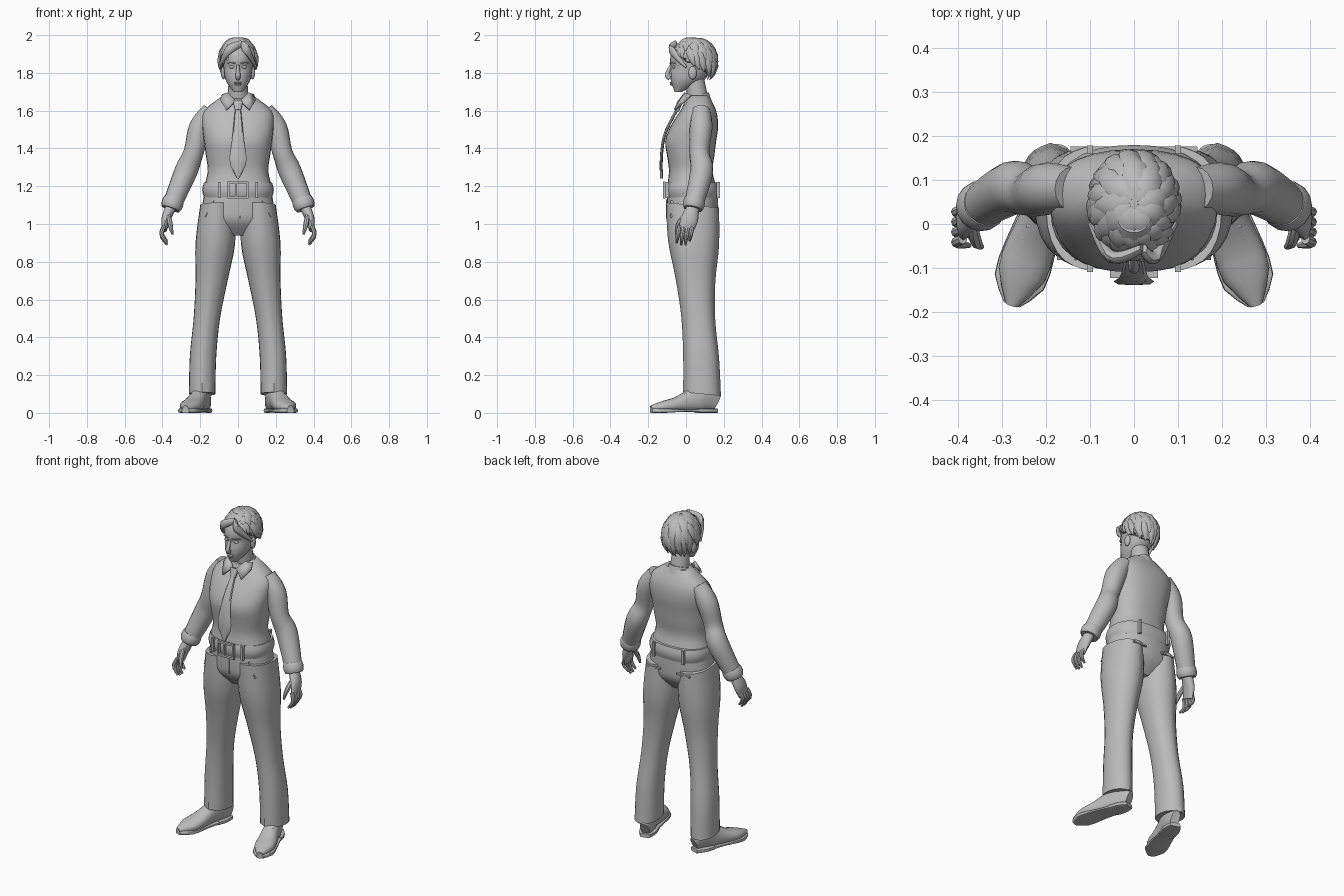
import bpy, bmesh, math, random
from mathutils import Vector, Matrix

random.seed(4)
cube = bpy.data.objects.get("Cube")
if cube:
    bpy.data.objects.remove(cube)

grey = bpy.data.materials.new("plain_grey")
grey.use_nodes = True
colour = (0.5, 0.5, 0.5, 1)
grey.diffuse_color = colour
grey.node_tree.nodes["Principled BSDF"].inputs["Base Color"].default_value = colour
parts = []


def finish(name, bm):
    bmesh.ops.recalc_face_normals(bm, faces=bm.faces)
    mesh = bpy.data.meshes.new(name)
    bm.to_mesh(mesh)
    bm.free()
    mesh.materials.append(grey)
    ob = bpy.data.objects.new(name, mesh)
    bpy.context.collection.objects.link(ob)
    parts.append(ob)
    return ob


def sample(values, f):
    """Smooth curve through evenly spaced values, f from 0 to 1."""
    last = len(values) - 1
    i = min(int(f * last), last - 1)
    t = f * last - i
    a, b, c, d = [values[max(0, min(last, i + k))] for k in (-1, 0, 1, 2)]
    ease = t * t * (3 - 2 * t)
    return b + (c - b) * ease + (c - a) / 2 * t * (1 - t) ** 2 - (d - b) / 2 * t * t * (1 - t)


def loft(name, path, widths, depths=None, steps=10, sides=16, power=2.0, mirror=1,
         across=(1, 0, 0), level=False, crease=0, slope=0):
    """Skin rounded rings along a smooth path, with half widths and half depths."""
    bm = bmesh.new()
    depths = depths or widths
    path = [Vector(point) for point in path]
    fractions = [i / steps for i in range(steps + 1)]
    points = [sample(path, f) for f in fractions]
    loops = []
    for i, f in enumerate(fractions):
        u, v = Vector((1, 0, 0)), Vector((0, 1, 0))
        if not level:
            along = (points[min(i + 1, steps)] - points[max(i - 1, 0)]).normalized()
            u = Vector(across)
            u = (u - along * u.dot(along)).normalized()
            v = along.cross(u)
        loop = []
        for k in range(sides):
            angle = math.tau * k / sides
            c, s = [math.copysign(abs(w) ** (2 / power), w)
                    for w in (math.cos(angle), math.sin(angle))]
            offset = u * c * sample(widths, f) + v * s * sample(depths, f)
            if k % (sides // 2) == sides // 4:
                offset.y += math.copysign(crease, s)
            offset.z -= slope * offset.y
            co = points[i] + offset
            loop.append(bm.verts.new((co.x * mirror, co.y, co.z)))
        loops.append(loop)
    for low, high in zip(loops, loops[1:]):
        for k in range(sides):
            j = (k + 1) % sides
            bm.faces.new((low[k], low[j], high[j], high[k]))
    bm.faces.new(loops[0])
    bm.faces.new(loops[-1])
    return finish(name, bm)


def body(name, bottom, top, fronts, backs, widths, xs=None, **options):
    """Level rings, evenly spaced in height, from front, back and side outlines."""
    last = len(fronts) - 1
    xs = xs or [0] * len(fronts)
    path = [(xs[i], (fronts[i] + backs[i]) / 2, bottom + (top - bottom) * i / last)
            for i in range(last + 1)]
    depths = [(back - front) / 2 for front, back in zip(fronts, backs)]
    return loft(name, path, widths, depths, level=True, **options)


def solid(name, make, place, scale, mirror, turn=0, **options):
    bm = bmesh.new()
    x, y, z = place
    matrix = (Matrix.Translation((x * mirror, y, z)) @ Matrix.Rotation(turn * mirror, 4, 'Y')
              @ Matrix.Diagonal((*scale, 1)))
    make(bm, matrix=matrix, **options)
    return finish(name, bm)


def ball(name, place, scale, mirror=1):
    return solid(name, bmesh.ops.create_uvsphere, place, scale, mirror,
                 u_segments=16, v_segments=8, radius=1)


def box(name, place, scale, mirror=1, turn=0):
    return solid(name, bmesh.ops.create_cube, place, scale, mirror, turn, size=1)


# Shirt body, hips and belt
body("shirt", 1.2, 1.68, (-.1, -.09, -.1, -.11, -.08, -.03, .02), (.16, .14, .15, .16, .17, .16, .12),
     (.18, .16, .17, .18, .19, .18, .08), steps=18, sides=28, power=2.4)
body("hips", .94, 1.16, (-.03, -.09, -.1, -.1), (.1, .16, .17, .17), (.09, .19, .19, .18),
     sides=28, power=2.3)
body("belt", 1.14, 1.22, (-.1, -.11, -.1), (.17, .18, .17), (.18, .19, .18),
     steps=4, sides=32, power=2.4)
for z in (1.14, 1.22):
    box("buckle_rail", (0, -.115, z), (.11, .015, .012))
for x in (-.05, -.01, .05):
    box("buckle_post", (x, -.115, 1.18), (.01, .015, .08))
box("fly", (.01, -.1, 1.08), (.004, .01, .1))

# Neck, collar and tie
loft("neck", [(0, .07, 1.62), (0, .045, 1.77)], (.056, .05))
loft("collar_band", [(0, .055, 1.63), (0, .06, 1.68)], (.08, .06), sides=24, level=True, slope=-.3)
loft("tie", [(0, -.045, 1.61), (0, -.11, 1.48), (0, -.13, 1.36), (0, -.13, 1.24)],
     (.015, .025, .035, .045, .005), (.008, .008), sides=8, power=3)
loft("tie_knot", [(0, -.03, 1.65), (0, -.05, 1.6)], (.027, .015), (.014, .014), steps=4, power=3)

# Head with shallow eye sockets
head = body("head", 1.7, 1.98, (-.06, -.08, -.082, -.085, -.07, -.02), (-.02, .08, .13, .15, .14, .07),
            (.025, .063, .075, .08, .08, .04), steps=16, sides=24, power=2.1)
eye_height = 1.83
for v in head.data.vertices:
    if abs(v.co.z - eye_height) < .015 and .012 < abs(v.co.x) < .06 and v.co.y < 0:
        v.co.y += .01
loft("nose", [(0, -.08, 1.84), (0, -.1, 1.79), (0, -.085, 1.77)], (.007, .013, .012), steps=6, sides=10)
ball("upper_lip", (0, -.077, 1.748), (.022, .01, .005))
ball("lower_lip", (0, -.075, 1.738), (.018, .01, .006))

# Hair: a cap with a tucked hairline, covered in tapering locks
centre, radii = Vector((0, .045, 1.86)), Vector((.1, .12, .127))


def hairline(a):
    return 1.8 + .55 * math.sin(a)


def on_scalp(a, phi, lift):
    ring = math.sin(phi)
    direction = Vector((ring * math.cos(a), ring * math.sin(a), math.cos(phi)))
    return centre + direction * radii * lift


bm = bmesh.new()
bmesh.ops.create_uvsphere(bm, u_segments=32, v_segments=20, radius=1)
for v in bm.verts:
    a, phi = math.atan2(v.co.y, v.co.x), v.co.angle(Vector((0, 0, 1)))
    v.co = on_scalp(a, phi, .98 if phi < hairline(a) else .6)
finish("hair_cap", bm)
for tier, count in enumerate((9, 15, 19)):
    start, share, width = .1 + .35 * tier, .55 + .25 * tier, .033 - .005 * tier
    for k in range(count):
        a = math.tau * (k + tier / 3) / count + random.uniform(-.1, .1)
        end = hairline(a) * share * random.uniform(.95, 1.06)
        path = [on_scalp(a + f / 3, start + (end - start) * f, .93 + .1 * f) for f in (0, .3, .7, 1)]
        loft("hair_lock", path, [width * w for w in (.5, 1, .8, .1)], (.008, .012, .01, .002),
             steps=5, sides=8, across=(-math.sin(a), math.cos(a), 0))
for x in (.095, -.1):
    loft("fringe", [(.02, -.055, 1.955), (x / 2, -.075, 1.92), (x, 0, 1.83)],
         (.018, .023, .006), (.01, .015, .005), sides=10, across=(0, 0, 1))

for side, name in ((1, "left_"), (-1, "right_")):
    # Face details and collar points
    ball(name + "eye", (.031, -.064, eye_height), (.016, .008, .008), side)
    ball(name + "ear", (.078, .035, 1.8), (.012, .022, .035), side)
    loft(name + "brow", [(.014, -.083, 1.85), (.035, -.077, 1.856), (.056, -.058, 1.85)],
         (.004, .002), steps=4, sides=8, mirror=side, across=(0, 0, 1))
    bm = bmesh.new()
    corners = [(.01, -.03, 1.65), (.05, 0, 1.69), (.08, .03, 1.68), (.09, 0, 1.65), (.06, -.055, 1.6)]
    bm.faces.new([bm.verts.new((x * side, y, z)) for x, y, z in corners])
    collar = finish(name + "collar_point", bm)
    collar.modifiers.new("thickness", 'SOLIDIFY').thickness = .012

    # Trouser leg with pressed crease, pockets and belt loops
    body(name + "trouser_leg", .1, 1.1, (-.01, -.01, -.02, -.05, -.09, -.1),
         (.18, .17, .15, .15, .17, .17), (.07, .07, .07, .085, .105, .09),
         xs=(.19, .185, .165, .14, .12, .11), steps=20, sides=24, power=2.2,
         mirror=side, crease=.005, slope=.1)
    box(name + "front_pocket", (.15, -.075, 1.08), (.004, .015, .1), side, -.5)
    box(name + "back_pocket", (.1, .17, 1.07), (.09, .012, .01), side)
    for y in (-.1, .17):
        box(name + "belt_loop", (.1, y, 1.18), (.014, .018, .085), side)

    # Shoe, sole, heel and laces, toes turned out
    heel, toe = Vector((.167, .16, 0)), Vector((.278, -.184, 0))
    up = Vector((0, 0, 1))
    shoe_widths = (.025, .045, .045, .055, .055, .015)
    heights = (.09, .15, .12, .08, .06, .035)
    path = [heel.lerp(toe, i / 5) + up * (h / 2 + .005) for i, h in enumerate(heights)]
    loft(name + "shoe", path, shoe_widths, [h / 2 for h in heights], sides=20, mirror=side, power=2.3)
    base = up * .012
    sole_widths = [w + .004 for w in shoe_widths]
    loft(name + "sole", [heel + base, toe + base], sole_widths, (.012, .01, .006, .012, .012),
         mirror=side, power=5)
    loft(name + "shoe_heel", [heel + base, heel.lerp(toe, .3) + base], sole_widths[:3], (.012, .012),
         mirror=side, power=5)
    for f in (.4, .48, .56):
        x, y, z = heel.lerp(toe, f)
        ball(name + "lace", (x, y, .2 - f / 5), (.026, .007, .006), side)

    # Sleeve and cuff
    loft(name + "sleeve", [(.14, .08, 1.6), (.2, .08, 1.51), (.235, .07, 1.38), (.275, .083, 1.28),
                           (.35, .04, 1.1)], (.05, .06, .053, .061, .05), steps=16, mirror=side)
    loft(name + "cuff", [(.338, .047, 1.135), (.357, .036, 1.08)], (.052, .057, .057, .05),
         steps=6, mirror=side)

    # Hand: palm, four curled fingers and thumb
    loft(name + "palm", [(.35, .04, 1.1), (.38, .02, 1.03), (.39, 0, .97)],
         (.03, .025, .014), (.03, .045, .04), mirror=side)
    for k, length in enumerate((.09, .1, .1, .08)):
        knuckle = Vector((.39, k * .023 - .035, .99))
        bend, tip = Vector((.015, -.008, -length / 2)), Vector((-.015, -.014, -length))
        loft(name + "finger", [knuckle, knuckle + bend, knuckle + tip], (.011, .012, .006),
             steps=5, sides=8, mirror=side)
    loft(name + "thumb", [(.37, 0, 1.05), (.36, -.04, 1), (.347, -.052, .945)], (.013, .014, .006),
         steps=5, sides=8, mirror=side)

# Smooth shading with sharp folds kept
bpy.ops.object.select_all(action='DESELECT')
for ob in parts:
    ob.select_set(True)
bpy.context.view_layer.objects.active = parts[0]
bpy.ops.object.shade_smooth_by_angle(angle=math.radians(42))
